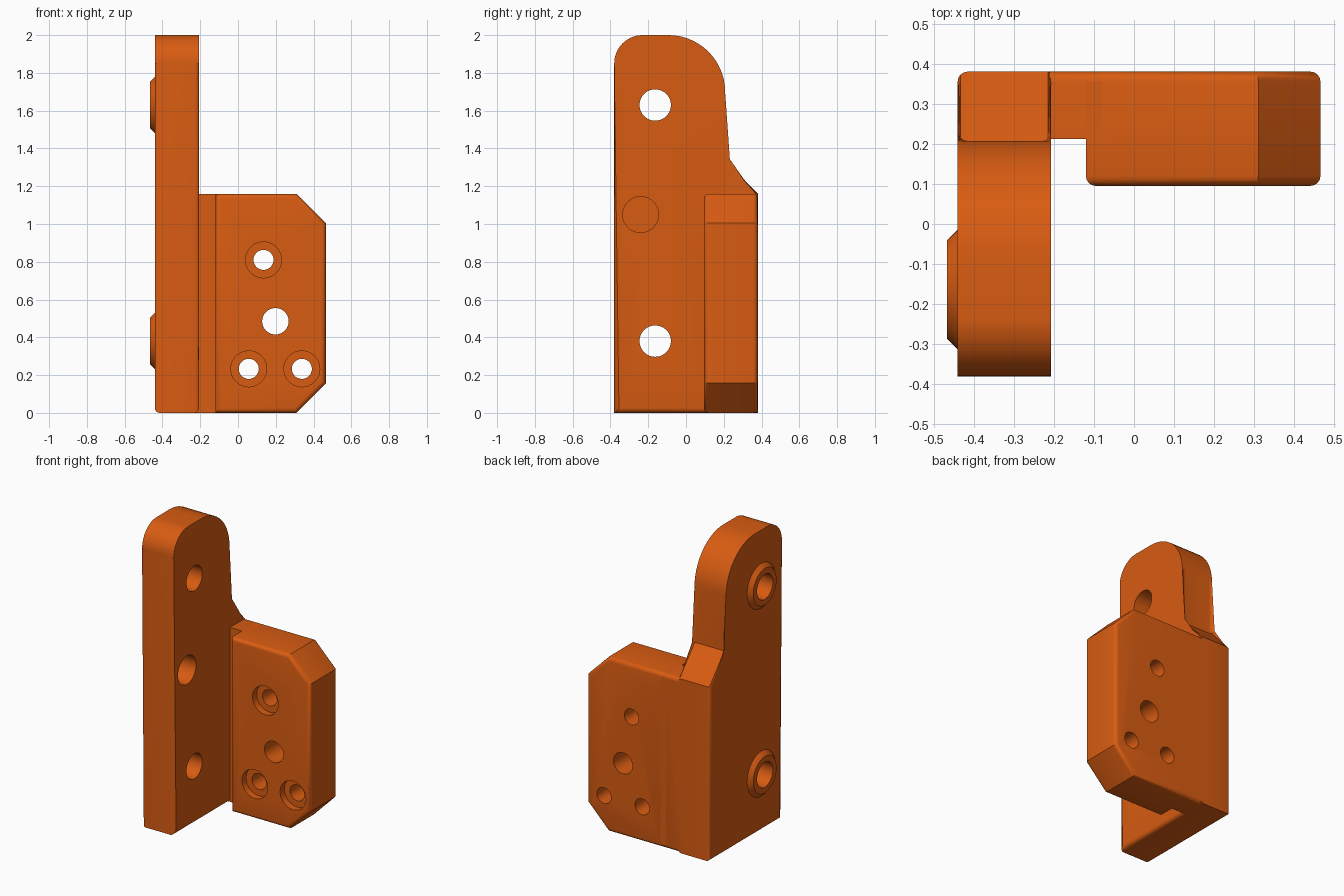
import bpy, bmesh, math
from mathutils import Vector, Matrix

if "Cube" in bpy.data.objects:
    bpy.data.objects.remove(bpy.data.objects["Cube"])

orange = bpy.data.materials.new("orange")
orange.diffuse_color = (0.69, 0.107, 0.006, 1)
orange.use_nodes = True
orange.node_tree.nodes["Principled BSDF"].inputs["Base Color"].default_value = orange.diffuse_color
R = 0.025  # edge rounding


def arc(cx, cy, r, a0, a1, n=14):
    return [(cx + r * math.cos(math.radians(a0 + (a1 - a0) * i / n)),
             cy + r * math.sin(math.radians(a0 + (a1 - a0) * i / n))) for i in range(n + 1)]


def make(name, bm):
    bmesh.ops.recalc_face_normals(bm, faces=bm.faces)
    me = bpy.data.meshes.new(name)
    bm.to_mesh(me)
    bm.free()
    me.materials.append(orange)
    ob = bpy.data.objects.new(name, me)
    bpy.context.collection.objects.link(ob)
    return ob


def prism(name, profile, axis, lo, hi, rounded):
    """Extrude a (y,z) profile along x or an (x,z) profile along y, then round chosen edges."""
    bm = bmesh.new()
    put = (lambda p, t: (t, p[0], p[1])) if axis == 'x' else (lambda p, t: (p[0], t, p[1]))
    a = [bm.verts.new(put(p, lo)) for p in profile]
    b = [bm.verts.new(put(p, hi)) for p in profile]
    bm.faces.new(a)
    bm.faces.new(b)
    for i in range(len(a)):
        j = (i + 1) % len(a)
        bm.faces.new((a[i], a[j], b[j], b[i]))
    edges = [e for e in bm.edges if rounded(e.verts[0].co, e.verts[1].co)]
    bmesh.ops.bevel(bm, geom=edges, offset=R, segments=4, profile=0.5,
                    affect='EDGES', clamp_overlap=False)
    return make(name, bm)


def cylinder(name, axis, pos, r1, r2, depth):
    """Cylinder or cone centred on pos; r1 is at the low end of the axis."""
    rot = Matrix.Rotation(math.pi / 2, 4, 'Y') if axis == 'x' else Matrix.Rotation(-math.pi / 2, 4, 'X')
    bm = bmesh.new()
    bmesh.ops.create_cone(bm, cap_ends=True, segments=48, radius1=r1, radius2=r2, depth=depth,
                          matrix=Matrix.Translation(Vector(pos)) @ rot)
    return make(name, bm)


def both(p, q, axis, v):
    return abs(p[axis] - v) < 1e-4 and abs(q[axis] - v) < 1e-4


def combine(ob, other, op):
    m = ob.modifiers.new(op.title(), 'BOOLEAN')
    m.operation, m.solver, m.object = op, 'EXACT', other
    bpy.context.view_layer.objects.active = ob
    bpy.ops.object.modifier_apply(modifier=m.name)
    bpy.data.objects.remove(other)


# Upright plate with rounded top and sloped shoulder
side = ([(-0.38, 0), (0.38, 0), (0.38, 1.16), (0.207, 1.333)]
        + arc(-0.093, 1.70, 0.30, 0, 90) + arc(-0.23, 1.85, 0.15, 90, 180))
bracket = prism("bracket", side, 'x', -0.44, -0.207,
                lambda p, q: both(p, q, 0, -0.44)
                or (both(p, q, 0, -0.207) and not both(p, q, 1, 0.38)))

# Thin web joining plate and pad
web = prism("web", [(-0.25, 0), (-0.08, 0), (-0.08, 1.16), (-0.25, 1.16)], 'y', 0.212, 0.38,
            lambda p, q: both(p, q, 1, 0.38) and abs(p.x - q.x) > 0.1)

# Thick mounting pad with clipped outer corners
pad = prism("pad", [(-0.12, 0), (0.31, 0), (0.465, 0.157), (0.465, 1.005), (0.31, 1.16), (-0.12, 1.16)],
            'y', 0.095, 0.38,
            lambda p, q: both(p, q, 1, 0.095)
            or (both(p, q, 1, 0.38) and not both(p, q, 0, -0.12)))
combine(bracket, web, 'UNION')
combine(bracket, pad, 'UNION')

# Tapered bosses and through holes in the plate
for z in (0.38, 1.63):
    combine(bracket, cylinder("boss", 'x', (-0.4435, -0.163, z), 0.122, 0.169, 0.047), 'UNION')
for z in (0.38, 1.63):
    combine(bracket, cylinder("plate_hole", 'x', (-0.3, -0.163, z), 0.083, 0.083, 1), 'DIFFERENCE')

# Blind pocket in the plate
combine(bracket, cylinder("pocket", 'x', (-0.26, -0.24, 1.05), 0.095, 0.095, 0.26), 'DIFFERENCE')

# Pad holes: one plain, three counterbored
combine(bracket, cylinder("dowel_hole", 'y', (0.198, 0.25, 0.485), 0.07, 0.07, 1), 'DIFFERENCE')
for x, z in ((0.135, 0.81), (0.057, 0.233), (0.338, 0.233)):
    combine(bracket, cylinder("screw_hole", 'y', (x, 0.25, z), 0.053, 0.053, 1), 'DIFFERENCE')
    combine(bracket, cylinder("counterbore", 'y', (x, 0.04, z), 0.095, 0.095, 0.2), 'DIFFERENCE')

bpy.ops.object.select_all(action='DESELECT')
bracket.select_set(True)
bpy.context.view_layer.objects.active = bracket
bpy.ops.object.shade_smooth_by_angle(angle=math.radians(30))
